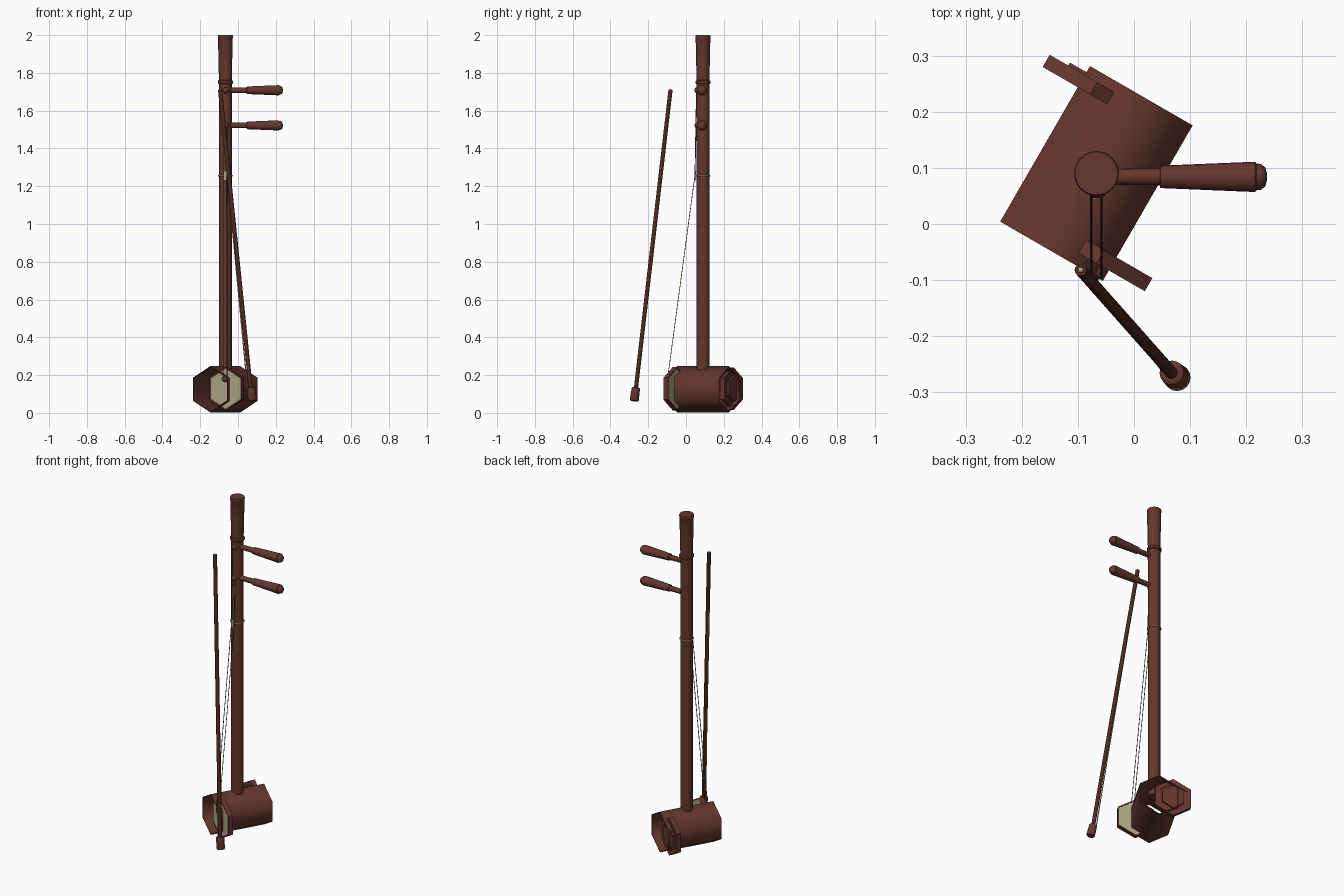
import bpy, math
from mathutils import Vector, Matrix

if "Cube" in bpy.data.objects:
    bpy.data.objects.remove(bpy.data.objects["Cube"])

def mat(name, c):
    m = bpy.data.materials.new(name)
    m.diffuse_color = (*c, 1)
    m.use_nodes = True
    m.node_tree.nodes["Principled BSDF"].inputs["Base Color"].default_value = m.diffuse_color
    return m

WOOD = mat("rosewood", (0.13, 0.038, 0.027))
DARK = mat("dark_wood", (0.075, 0.022, 0.015))
CREAM = mat("hide", (0.42, 0.37, 0.23))
STRING = mat("string", (0.09, 0.09, 0.06))

NX, NY = -0.067, 0.09              # neck axis
AX = Vector((0.5, 0.866, 0))       # sound box axis, pointing back
CZ = 0.125
UP = Vector((0, 0, 1))

def lathe(name, start, direction, profile, m, sides=24, caps=True, angle=40, phase=0.0):
    """Rings of (radius, distance) around an axis."""
    d = Vector(direction).normalized()
    u = d.cross(UP) if abs(d.z) < 0.9 else Vector((1, 0, 0))
    u = (u - d * u.dot(d)).normalized()
    v = u.cross(d)
    verts, faces = [], []
    for r, t in profile:
        for i in range(sides):
            a = 2 * math.pi * i / sides + phase
            verts.append(Vector(start) + d * t + (u * math.cos(a) - v * math.sin(a)) * r)
    for k in range(len(profile) - 1):
        for i in range(sides):
            j = (i + 1) % sides
            faces.append((k * sides + i, k * sides + j, (k + 1) * sides + j, (k + 1) * sides + i))
    if caps:
        n = (len(profile) - 1) * sides
        faces.append(tuple(range(sides))[::-1])
        faces.append(tuple(range(n, n + sides)))
    me = bpy.data.meshes.new(name)
    me.from_pydata(verts, [], faces)
    me.materials.append(m)
    ob = bpy.data.objects.new(name, me)
    bpy.context.collection.objects.link(ob)
    bpy.context.view_layer.objects.active = ob
    ob.select_set(True)
    if angle:
        bpy.ops.object.shade_smooth_by_angle(angle=math.radians(angle))
    ob.select_set(False)
    return ob

def hexa(name, centre, profile, m, caps=True, angle=0):
    # hexagon with a corner pointing up
    return lathe(name, centre, AX, profile, m, 6, caps, angle, math.pi / 6)

def rod(name, a, b, r, m, sides=8):
    a, b = Vector(a), Vector(b)
    return lathe(name, a, b - a, [(r, 0), (r, (b - a).length)], m, sides)

def ball(name, loc, r, m):
    bpy.ops.mesh.primitive_uv_sphere_add(segments=16, ring_count=10, radius=r, location=loc)
    ob = bpy.context.object
    ob.name = name
    ob.data.materials.append(m)
    bpy.ops.object.shade_smooth()
    ob.select_set(False)

# hollow hexagonal sound box, open at both ends
R = 0.122
hexa("sound_box", (NX, NY, CZ),
     [(R - .004, -.16), (R, -.16), (R, .16), (R - .004, .16), (R - .004, -.16)], WOOD, False, 65)

# front rim with hide membrane
front = Vector((NX, NY - 0.16, CZ + .003))
hexa("front_rim", front, [(.107, 0), (.115, 0), (.115, .027), (.107, .027), (.107, 0)], WOOD, False)
hexa("membrane", front, [(.11, .002), (.11, .025)], CREAM)

# rear frame and raised panel
back = Vector((NX, NY + 0.16, CZ + .003))
hexa("rear_frame", back, [(.085, -.022), (.113, -.022), (.113, .003), (.085, .003), (.085, -.022)], WOOD, False)
hexa("rear_panel", back, [(.088, -.018), (.088, -.003), (.069, -.003), (.069, .009)], WOOD)

# neck with collar and flared head
lathe("neck", (NX, NY, 0), UP, [(.034, .2), (.034, 1.745)], WOOD, 32)
lathe("collar", (NX, NY, 0), UP,
      [(.034, 1.74), (.04, 1.745), (.04, 1.757), (.034, 1.762)], WOOD, 32)
lathe("head", (NX, NY, 0), UP,
      [(.034, 1.755), (.036, 1.85), (.039, 1.985), (.04, 1.987), (.04, 1.996), (.038, 2.0)], WOOD, 32)

# tuning pegs
for i, z in enumerate((1.708, 1.522)):
    lathe(f"peg_{i}", (NX, .084, z), (1, 0, 0),
          [(.014, 0), (.015, .113), (.020, .114), (.027, .283), (.024, .285),
           (.023, .293), (.017, .301), (.006, .304)], WOOD, 20)
    ball(f"peg_knob_{i}", (NX + .002, .062, z), .017, WOOD)

# string loop around the neck and its tie
bpy.ops.mesh.primitive_torus_add(location=(NX, NY, 1.255), major_radius=.036, minor_radius=.004,
                                 major_segments=32, minor_segments=8)
loop = bpy.context.object
loop.name = "string_loop"
loop.data.materials.append(CREAM)
bpy.ops.object.shade_smooth()
bpy.ops.mesh.primitive_cube_add(size=1, location=(NX, .048, 1.255))
tie = bpy.context.object
tie.name = "loop_tie"
tie.scale = (.012, .008, .05)
tie.data.materials.append(CREAM)

# bridge and the two strings
ball("bridge", (NX, -.083, .18), .017, WOOD)
for i, (dx, z) in enumerate(((-.009, 1.70), (.009, 1.52))):
    rod(f"upper_string_{i}", (NX + dx, .055, z), (NX + dx, .047, 1.255), .002, STRING, 6)
    rod(f"lower_string_{i}", (NX + dx, .047, 1.255), (NX + dx, -.097, .185), .002, STRING, 6)

# bow: stick, frog and hair
tip, heel = Vector((-.095, -.082, 1.71)), Vector((.067, -.265, .13))
d = (heel - tip).normalized()
rod("bow_stick", tip, heel, .011, DARK, 12)
lathe("bow_frog", heel - d * .004, d + Vector((.06, -.03, 0)),
      [(.017, 0), (.022, .004), (.024, .066), (.020, .072)], WOOD, 16)
rod("bow_hair", tip + Vector((-.002, .002, -.02)), heel + Vector((-.017, .006, 0)), .003, CREAM, 6)
ball("bow_tip", tip, .005, CREAM)
